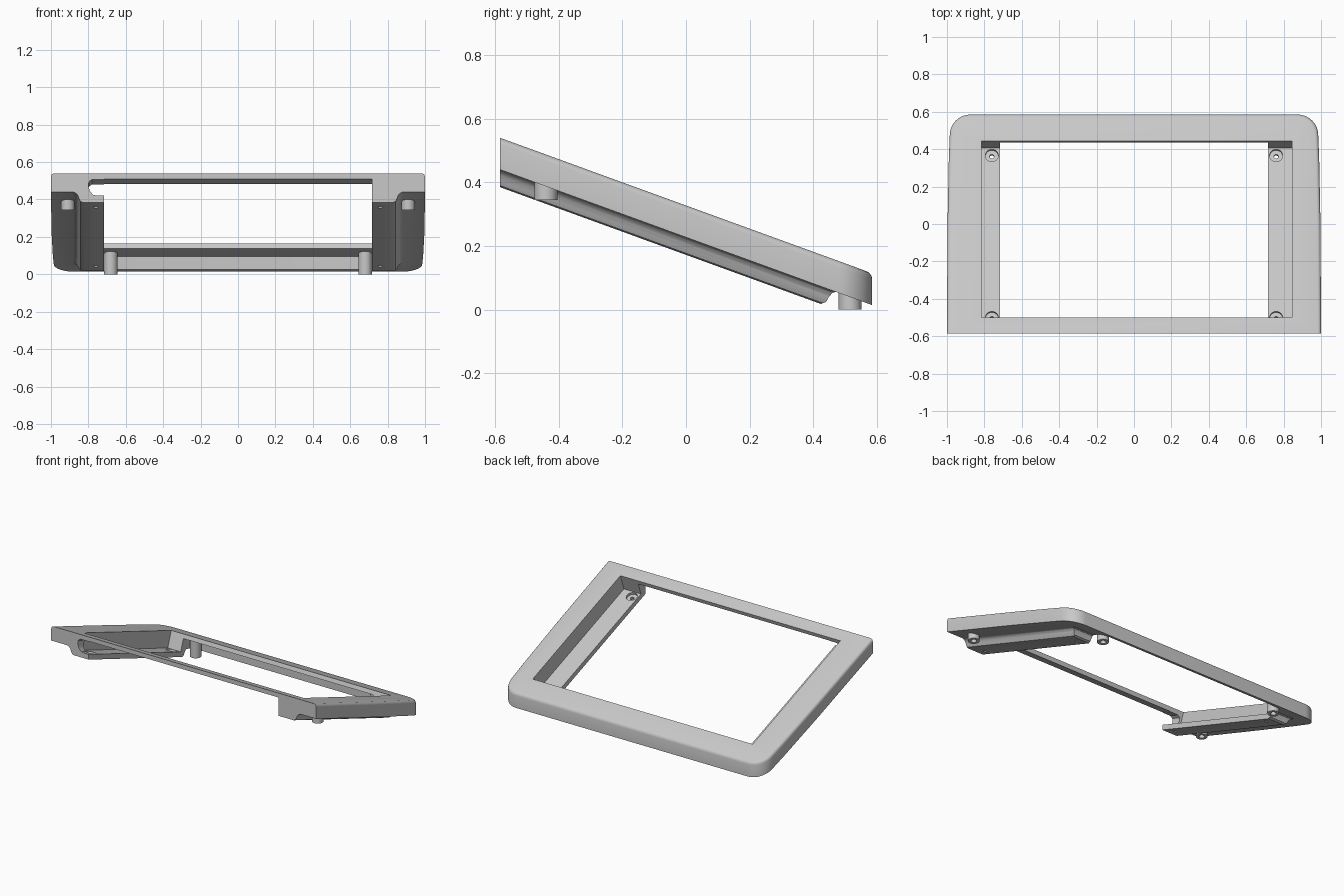
import bpy, bmesh, math
from mathutils import Vector

cube = bpy.data.objects.get("Cube")
if cube:
    bpy.data.objects.remove(cube, do_unlink=True)

grey = bpy.data.materials.new("plain_grey")
grey.use_nodes = True
COLOUR = (0.58, 0.58, 0.58, 1)
grey.diffuse_color = COLOUR
grey.node_tree.nodes["Principled BSDF"].inputs["Base Color"].default_value = COLOUR

FRONT, BACK = -0.585, 0.585
TILT = math.radians(20)
NORMAL = Vector((0, math.sin(TILT), math.cos(TILT)))


def on_slope(x, y, depth=0.0):
    """Point at a vertical depth from the sloping top face."""
    return Vector((x, y, 0.54 - math.tan(TILT) * (y - FRONT) + depth))


def arc(cx, cy, r, a, b, n=10):
    return [(cx + r * math.cos(math.radians(a + (b - a) * i / n)),
             cy + r * math.sin(math.radians(a + (b - a) * i / n))) for i in range(n + 1)]


def prism(name, ring_a, ring_b, bevel_top=False):
    bm = bmesh.new()
    a = [bm.verts.new(p) for p in ring_a]
    b = [bm.verts.new(p) for p in ring_b]
    bm.faces.new(a)
    bm.faces.new(b)
    for i in range(len(a)):
        j = (i + 1) % len(a)
        bm.faces.new((a[i], a[j], b[j], b[i]))
    bmesh.ops.recalc_face_normals(bm, faces=bm.faces)
    if bevel_top:
        rim = [e for e in bm.edges if all(v in a for v in e.verts)
               and any(v.co.y > FRONT + 0.01 for v in e.verts)]
        bmesh.ops.bevel(bm, geom=rim, offset=0.018, segments=3, profile=0.5, affect='EDGES')
    mesh = bpy.data.meshes.new(name)
    bm.to_mesh(mesh)
    bm.free()
    mesh.materials.append(grey)
    ob = bpy.data.objects.new(name, mesh)
    bpy.context.collection.objects.link(ob)
    return ob


def cylinder(name, start, end, r, n=24):
    """Round bar between two points that lie in one x plane."""
    start, end = Vector(start), Vector(end)
    axis = (end - start).normalized()
    side = Vector((1, 0, 0))
    up = axis.cross(side)
    ring = [side * u + up * v for u, v in arc(0, 0, r, 0, 360, n)[:-1]]
    return prism(name, [start + p for p in ring], [end + p for p in ring])


def combine(target, other, operation):
    mod = target.modifiers.new("combine", 'BOOLEAN')
    mod.operation, mod.solver, mod.object = operation, 'EXACT', other
    bpy.context.view_layer.objects.active = target
    bpy.ops.object.modifier_apply(modifier=mod.name)
    bpy.data.objects.remove(other, do_unlink=True)


def cut(target, other):
    combine(target, other, 'DIFFERENCE')


# Sloping bezel plate: square front corners, rounded back corners
half = [(1.0, FRONT), (0.997, 0.0), (0.99, 0.35)] + arc(0.875, BACK - 0.11, 0.11, 4, 90)
outline = half + [(-x, y) for x, y in reversed(half)]
frame = prism("bezel_frame", [on_slope(x, y) for x, y in outline],
              [on_slope(x, y, -0.1) for x, y in outline], bevel_top=True)

# Side rails under the plate, with a scooped back end
profile = [(0.70, -0.05), (0.70, -0.155), (0.83, -0.155), (0.842, -0.15), (0.85, -0.135),
           (0.856, -0.118), (0.866, -0.106), (0.885, -0.098), (0.885, -0.05)]
scoop = [(0.425, -0.1), (0.425, 0.019), (0.44, 0.024), (0.449, 0.04),
         (0.46, 0.053), (0.475, 0.057), (0.55, 0.057), (0.55, -0.1)]
for s in (-1, 1):
    rail = prism("side_rail", [on_slope(s * x, FRONT, d) for x, d in profile],
                 [on_slope(s * x, 0.49, d) for x, d in profile])
    cut(rail, prism("scoop_cutter", [(s * 0.6, y, z) for y, z in scoop],
                    [(s * 1.1, y, z) for y, z in scoop]))
    combine(frame, rail, 'UNION')

# Hollow underneath between the rails, open at the front
inner = [(0.717, -0.7)] + arc(0.667, 0.503, 0.05, 0, 90, 6)
inner += [(-x, y) for x, y in reversed(inner)]
cut(frame, prism("hollow_cutter", [on_slope(x, y, -0.03) for x, y in inner],
                 [on_slope(x, y, -0.4) for x, y in inner]))

# Window pocket, cut square to the slope and leaving the rail shelves
window = [on_slope(x, y) for x, y in
          ((-0.815, -0.5), (0.845, -0.5), (0.845, 0.445), (-0.815, 0.445))]
cut(frame, prism("window_cutter", [p + NORMAL * 0.05 for p in window],
                 [p - NORMAL * 0.112 for p in window]))

# Cable notch through the front wall on the right side
notch = [(-0.70, -0.032), (-0.78, -0.032), (-0.797, -0.045), (-0.80, -0.065),
         (-0.792, -0.095), (-0.775, -0.115), (-0.755, -0.119), (-0.70, -0.119)]
cut(frame, prism("notch_cutter", [on_slope(x, -0.65, d) for x, d in notch],
                 [on_slope(x, -0.505, d) for x, d in notch]))

# Counterbored screw holes in the rail shelves
for x in (-0.76, 0.79 - 0.03):
    for y in (-0.512, 0.355):
        base = on_slope(x, y, -0.155)
        cut(frame, cylinder("bore_cutter", base + NORMAL * 0.018, base + NORMAL * 0.06, 0.035))
        cut(frame, cylinder("screw_cutter", base - NORMAL * 0.03, base + NORMAL * 0.03, 0.012, 16))

# Upright feet with blind holes
parts = [frame]
for s, side in ((-1, "right"), (1, "left")):
    for name, x, y, low, high in (("front", 0.91, -0.44, 0.345, 0.44),
                                  ("back", 0.68, 0.515, 0.0, 0.125)):
        foot = cylinder(f"{name}_{side}_foot", (s * x, y, low), (s * x, y, high), 0.036, 32)
        cut(foot, cylinder("foot_cutter", (s * x, y, low - 0.02), (s * x, y, low + 0.04), 0.018))
        parts.append(foot)

# Smooth the curved faces, keep edges sharp
bpy.ops.object.select_all(action='DESELECT')
for ob in parts:
    ob.select_set(True)
bpy.context.view_layer.objects.active = frame
bpy.ops.object.shade_smooth_by_angle(angle=math.radians(30))
